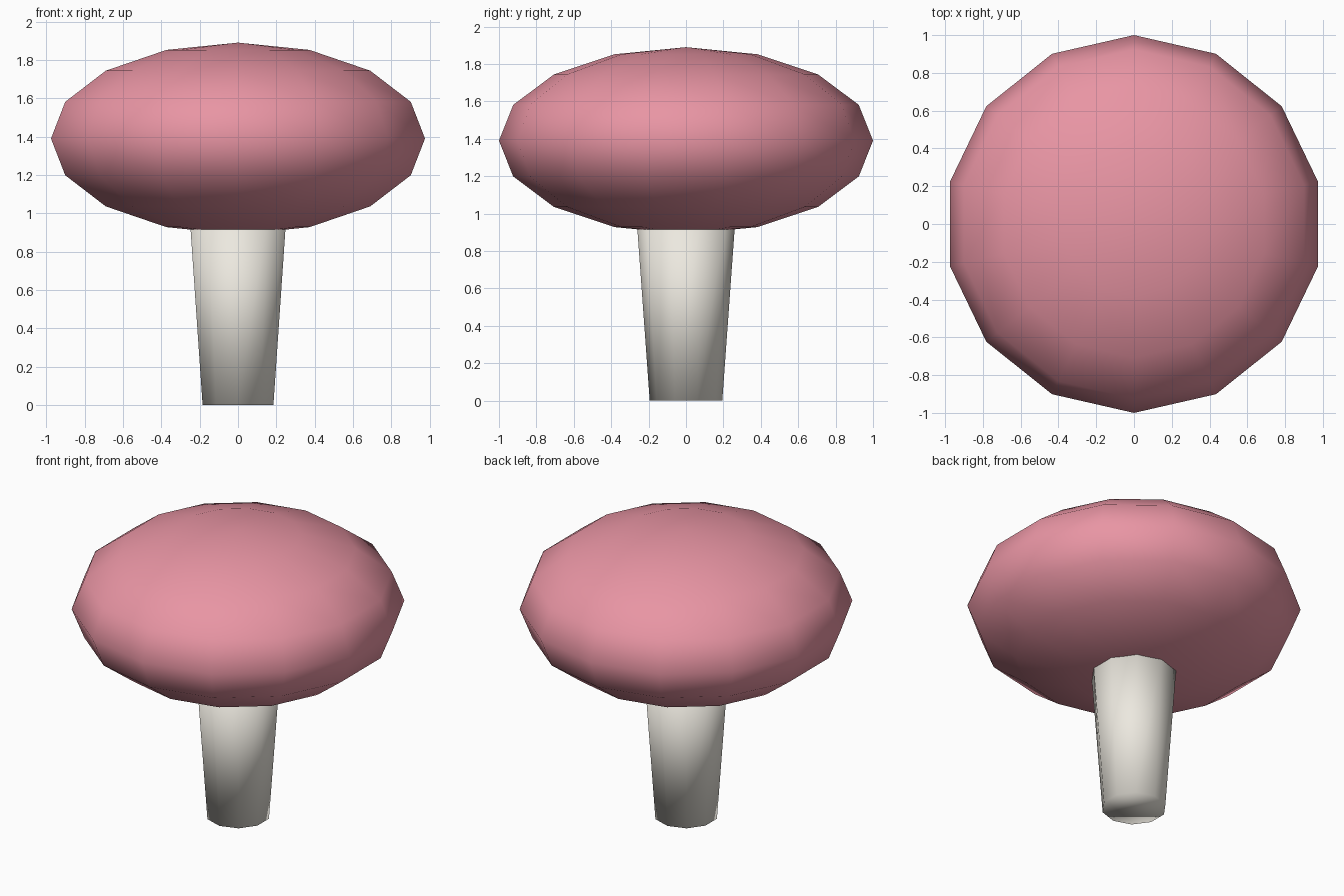
import bpy
import bmesh
import math
from mathutils import Matrix

if "Cube" in bpy.data.objects:
    bpy.data.objects.remove(bpy.data.objects["Cube"])


def make_object(name, bm, color):
    bmesh.ops.recalc_face_normals(bm, faces=bm.faces)
    for f in bm.faces:
        f.smooth = True
    mesh = bpy.data.meshes.new(name)
    bm.to_mesh(mesh)
    bm.free()
    mat = bpy.data.materials.new(name + "_material")
    mat.diffuse_color = color
    mat.use_nodes = True
    mat.node_tree.nodes["Principled BSDF"].inputs["Base Color"].default_value = mat.diffuse_color
    mesh.materials.append(mat)
    obj = bpy.data.objects.new(name, mesh)
    bpy.context.collection.objects.link(obj)
    return obj


# Mushroom cap: flattened 14-sided sphere, corners on the y axis
bm = bmesh.new()
bmesh.ops.create_uvsphere(
    bm, u_segments=14, v_segments=8, radius=1.0,
    matrix=Matrix.Translation((0, 0, 1.39)) @ Matrix.Diagonal((1, 1, 0.5, 1)))
make_object("mushroom_cap", bm, (0.81, 0.30, 0.37, 1))

# Stem: tapered 10-sided column, corners on the y axis, ending inside the cap
bm = bmesh.new()
rings = []
for r, z in ((0.194, 0.0), (0.266, 1.0)):
    angles = [math.pi / 2 + i * math.tau / 10 for i in range(10)]
    rings.append([bm.verts.new((r * math.cos(a), r * math.sin(a), z)) for a in angles])
low, high = rings
for i in range(10):
    j = (i + 1) % 10
    bm.faces.new((low[i], low[j], high[j], high[i]))
bm.faces.new(low[::-1])
bm.faces.new(high)
make_object("mushroom_stem", bm, (0.84, 0.81, 0.74, 1))
